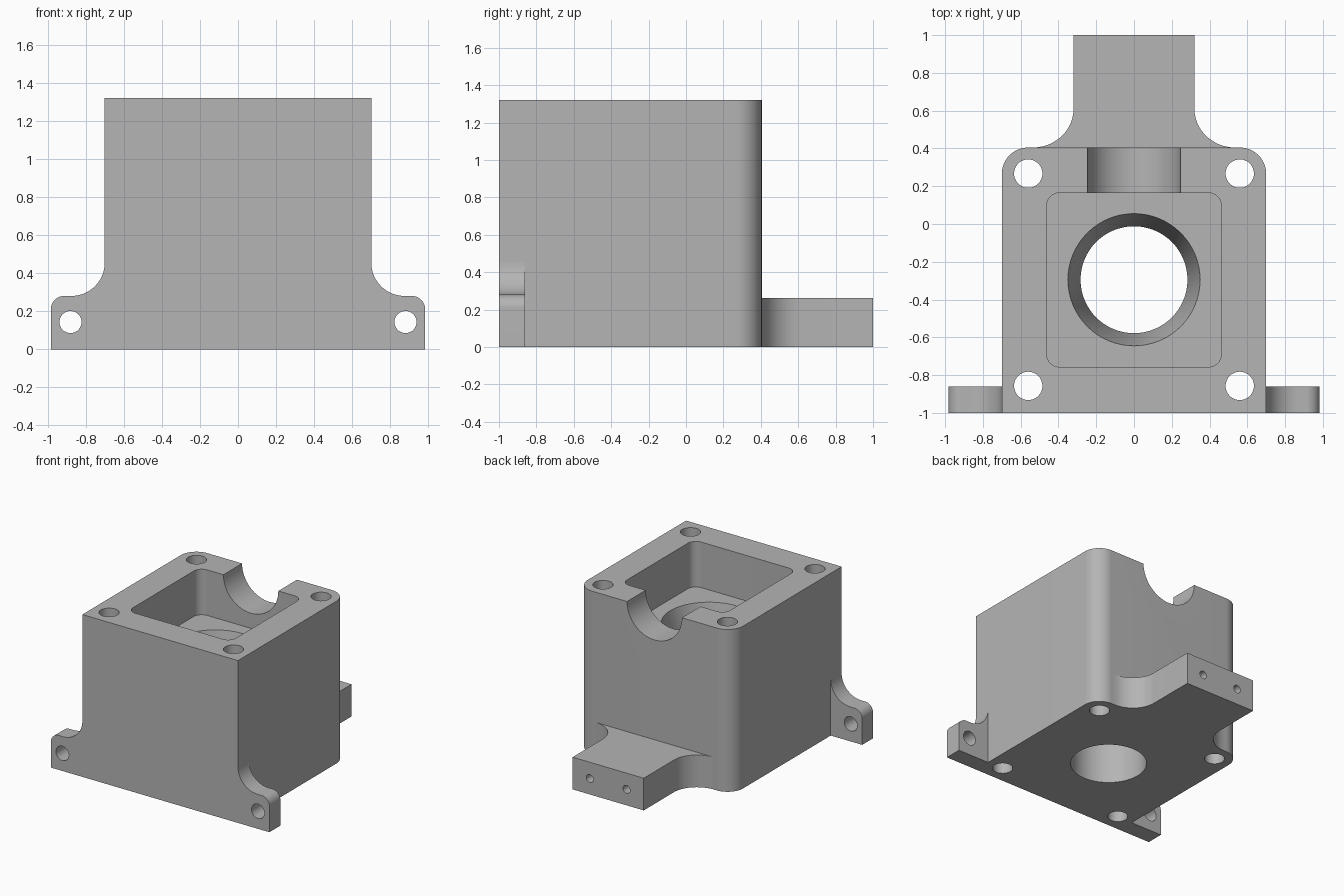
import bpy
import bmesh
from math import sin, cos, radians

old = bpy.data.objects.get("Cube")
if old:
    bpy.data.objects.remove(old, do_unlink=True)

grey = bpy.data.materials.new("cast_grey")
grey.use_nodes = True
grey.diffuse_color = (0.46, 0.46, 0.46, 1)
grey.node_tree.nodes["Principled BSDF"].inputs["Base Color"].default_value = (0.46, 0.46, 0.46, 1)


def arc(cx, cy, r, start, end, steps=14):
    angles = [radians(start + (end - start) * i / steps) for i in range(steps + 1)]
    return [(cx + r * cos(a), cy + r * sin(a)) for a in angles]


def circle(cx, cy, r, steps=48):
    return arc(cx, cy, r, 0, 360, steps)[:-1]


def flip(points):
    return [(-a, b) for a, b in reversed(points)]


def loft(name, sections, axis="Z"):
    """Skin matching 2D sections, each given as (points, position along axis)."""
    bm = bmesh.new()
    rings = []
    for points, pos in sections:
        rings.append([bm.verts.new((a, b, pos) if axis == "Z" else (a, pos, b))
                      for a, b in points])
    for lower, upper in zip(rings, rings[1:]):
        for i in range(len(lower)):
            bm.faces.new((lower[i - 1], lower[i], upper[i], upper[i - 1]))
    bm.faces.new(rings[0])
    bm.faces.new(rings[-1])
    bmesh.ops.recalc_face_normals(bm, faces=bm.faces)
    mesh = bpy.data.meshes.new(name)
    bm.to_mesh(mesh)
    bm.free()
    mesh.materials.append(grey)
    obj = bpy.data.objects.new(name, mesh)
    bpy.context.collection.objects.link(obj)
    return obj


def prism(name, points, lo, hi, axis="Z"):
    return loft(name, [(points, lo), (points, hi)], axis)


def activate(obj):
    bpy.ops.object.select_all(action="DESELECT")
    obj.select_set(True)
    bpy.context.view_layer.objects.active = obj


def cut(obj, cutters):
    activate(obj)
    for cutter in cutters:
        cutter.hide_render = True
        mod = obj.modifiers.new("cut", "BOOLEAN")
        mod.operation = "DIFFERENCE"
        mod.solver = "EXACT"
        mod.object = cutter
        bpy.ops.object.modifier_apply(modifier=mod.name)
        bpy.data.objects.remove(cutter, do_unlink=True)


def finish(obj):
    activate(obj)
    bpy.ops.object.shade_smooth_by_angle(angle=radians(30))


HEIGHT, HALF, BACK, FLOOR = 1.32, 0.70, 0.405, 0.95

# Housing block with rounded rear corners
r = 0.14
outline = [(-HALF, -1), (HALF, -1)]
outline += arc(HALF - r, BACK - r, r, 0, 90) + arc(r - HALF, BACK - r, r, 90, 180)
housing = prism("housing", outline, 0, HEIGHT)

# Rounded pocket in the top
r, px, py0, py1 = 0.07, 0.463, -0.757, 0.165
pocket = (arc(px - r, py1 - r, r, 0, 90) + arc(r - px, py1 - r, r, 90, 180)
          + arc(r - px, py0 + r, r, 180, 270) + arc(px - r, py0 + r, r, 270, 360))
cutters = [prism("pocket_cutter", pocket, FLOOR, HEIGHT + 0.1)]

# Central bore, flaring towards the pocket floor
bore = [(0.283, -0.1), (0.283, 0.65), (0.35, FLOOR), (0.35, FLOOR + 0.1)]
cutters.append(loft("bore_cutter", [(circle(0, -0.295, rad, 64), z) for rad, z in bore]))

# Half-round shaft notch in the rear wall
cutters.append(prism("notch_cutter", circle(0, HEIGHT, 0.247, 64), 0.1, 0.5, "Y"))

# Vertical bolt holes in the corners
for x in (-0.56, 0.56):
    for y in (-0.857, 0.267):
        cutters.append(prism("bolt_cutter", circle(x, y, 0.075), -0.1, HEIGHT + 0.1))
cut(housing, cutters)
finish(housing)

# Rear tab with flared root and two small end holes
half = arc(0.32 + 0.215, BACK + 0.205, 0.205, 270, 180)
half = [(0.32 + (x - 0.33) * 1.05, y) for x, y in half]
tab = prism("rear_tab", half + [(0.32, 1), (-0.32, 1)] + flip(half), 0, 0.262)
cut(tab, [prism("tab_cutter", circle(x, 0.13, 0.032, 24), 0.75, 1.1, "Y")
          for x in (-0.165, 0.165)])
finish(tab)

# Front mounting ears with fillets against the housing
ear = [(HALF, 0), (0.983, 0)] + arc(0.913, 0.21, 0.07, 0, 90)
ear += arc(HALF + 0.175, 0.455, 0.175, 270, 180)
for name, points, x in (("left_ear", ear, 0.88), ("right_ear", flip(ear), -0.88)):
    obj = prism(name, points, -1, -0.86, "Y")
    cut(obj, [prism("ear_cutter", circle(x, 0.143, 0.058), -1.1, -0.7, "Y")])
    finish(obj)
